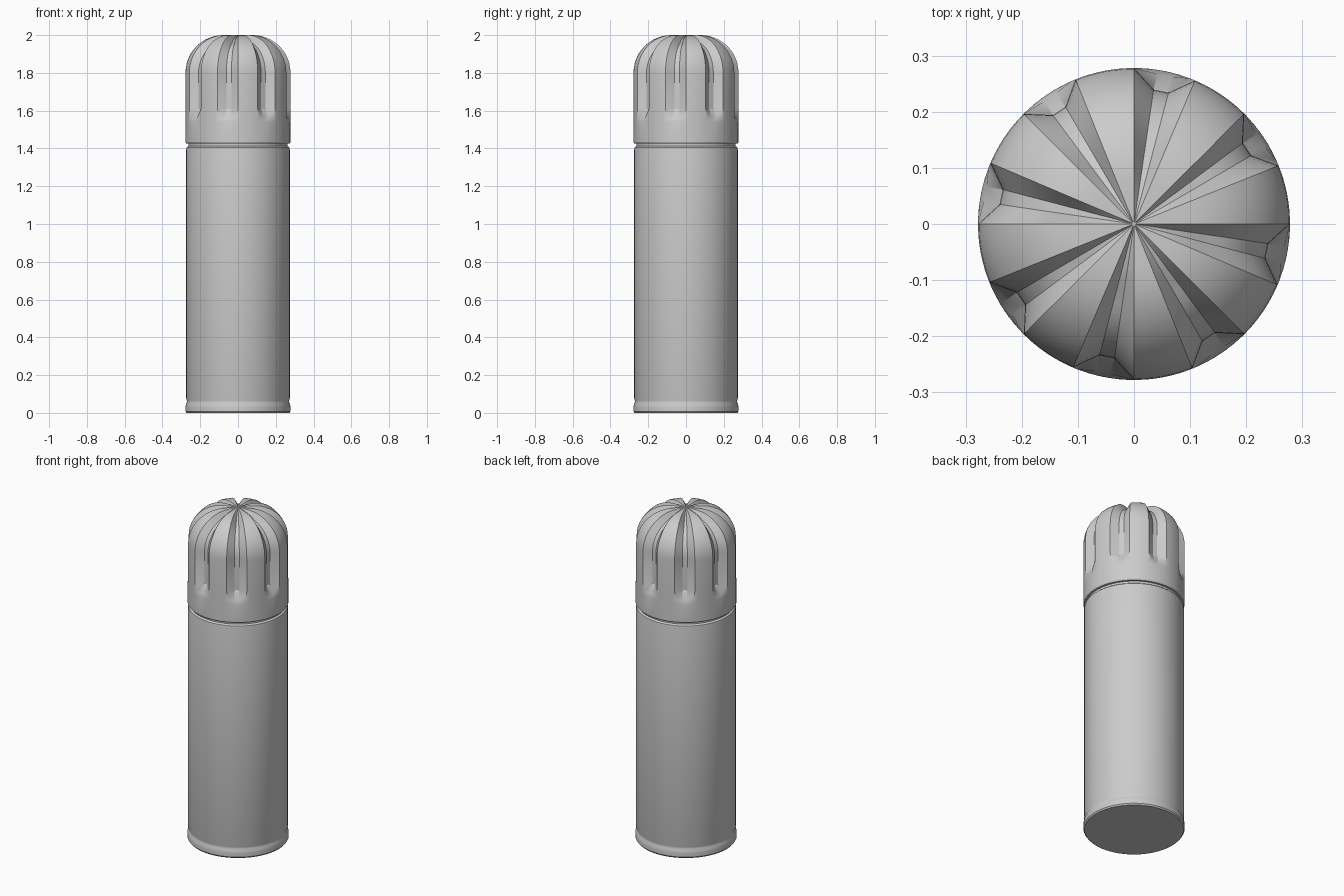
import bpy, bmesh
from math import sin, cos, pi, radians, degrees

if "Cube" in bpy.data.objects:
    bpy.data.objects.remove(bpy.data.objects["Cube"])


def build(name, rings, edge_angle=28):
    """Skin a stack of closed rings, cap both ends and smooth by angle."""
    bm = bmesh.new()
    loops = [[bm.verts.new(p) for p in ring] for ring in rings]
    n = len(loops[0])
    for a, b in zip(loops, loops[1:]):
        for i in range(n):
            j = (i + 1) % n
            bm.faces.new((a[i], a[j], b[j], b[i]))
    bm.faces.new(loops[0][::-1])
    bm.faces.new(loops[-1])
    bmesh.ops.recalc_face_normals(bm, faces=bm.faces)
    mesh = bpy.data.meshes.new(name)
    bm.to_mesh(mesh)
    bm.free()
    ob = bpy.data.objects.new(name, mesh)
    bpy.context.collection.objects.link(ob)
    bpy.ops.object.select_all(action='DESELECT')
    ob.select_set(True)
    bpy.context.view_layer.objects.active = ob
    bpy.ops.object.shade_smooth_by_angle(angle=radians(edge_angle))
    return ob


def lathe(name, profile, n=64):
    return build(name, [[(r * cos(2 * pi * i / n), r * sin(2 * pi * i / n), z)
                         for i in range(n)] for r, z in profile])


# Flask body with flared foot, shoulder and recessed neck
lathe("flask_body", [
    (0.272, 0.0), (0.278, 0.008), (0.278, 0.03), (0.276, 0.045),
    (0.271, 0.055), (0.271, 0.065), (0.274, 0.075), (0.274, 1.395),
    (0.272, 1.405), (0.265, 1.411), (0.262, 1.412), (0.262, 1.44)])

# Fluted cap: each profile row is radius, height, normal (r, z), groove depth, groove width
DEPTH = 0.036
rows = [(0.255, 1.425, 1, 0, 0, 0.8), (0.274, 1.425, 1, 0, 0, 0.8),
        (0.278, 1.433, 1, 0, 0, 0.8), (0.278, 1.538, 1, 0, 0, 0.75),
        (0.278, 1.56, 1, 0, 0.2, 0.82), (0.278, 1.61, 1, 0, 1, 1)]
for k in range(13):
    a = pi / 2 * k / 12
    r = 0.078 + 0.2 * cos(a)
    rows.append((r, 1.8 + 0.2 * sin(a), cos(a), sin(a), min(1, (r - 0.02) / 0.12), 1))
rows += [(0.045, 2.0, 0, 1, 0.2, 1), (0.004, 2.0, 0, 1, 0, 1)]

# Angles across one flute: groove floor, groove edges, then the rounded lobe
sector = [(-11.5, 0), (-3.2, 1), (3.2, 1), (11.5, 0),
          (15.2, 0), (18.9, 0), (22.5, 0), (26.1, 0), (29.8, 0)]


def cap_ring(r, z, nr, nz, depth, width):
    ring = []
    for s in range(8):
        for ang, d in sector:
            groove = abs(ang) < 12
            t = radians(-11.5 + 45 * s + ang * (width if groove else 1))
            rr = max(0.003, r - nr * d * depth * DEPTH)
            ring.append((rr * cos(t), rr * sin(t), z - nz * d * depth * DEPTH))
    return ring


build("fluted_cap", [cap_ring(*row) for row in rows], 25)
